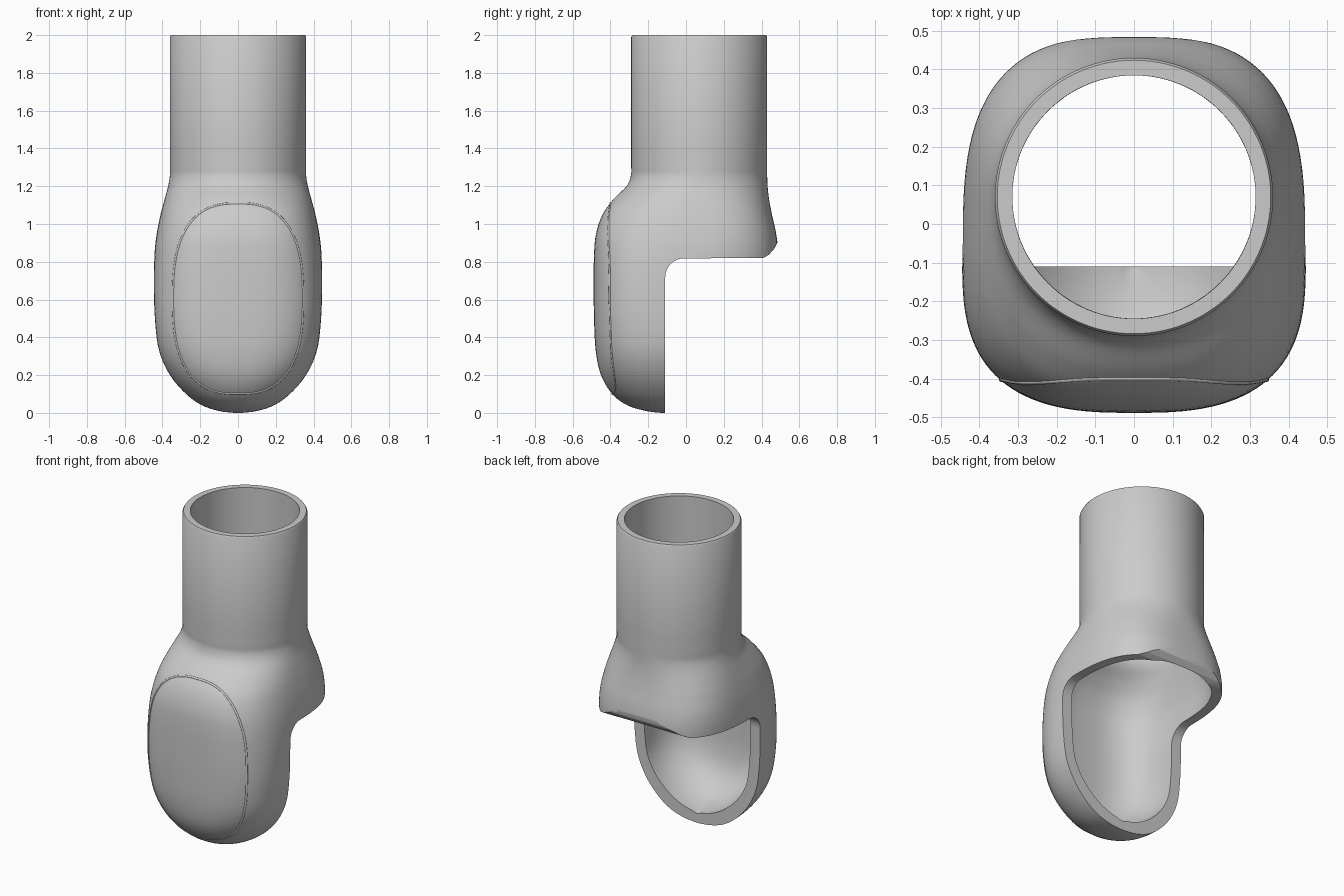
import bpy, bmesh, math
from mathutils import Vector
from mathutils.bvhtree import BVHTree

if "Cube" in bpy.data.objects:
    bpy.data.objects.remove(bpy.data.objects["Cube"])

SEG = 112
# Body stations: height, half width, front y, back y, widest y, squareness
KEYS = [
    (0.000, 0.02, -0.13, -0.09, -0.11, 2.0),
    (0.010, 0.10, -0.21, 0.00, -0.11, 2.0),
    (0.040, 0.19, -0.31, 0.08, -0.11, 2.1),
    (0.100, 0.275, -0.390, 0.20, -0.11, 2.2),
    (0.200, 0.360, -0.450, 0.30, -0.11, 2.4),
    (0.330, 0.418, -0.478, 0.39, -0.11, 2.6),
    (0.500, 0.440, -0.487, 0.45, -0.11, 2.75),
    (0.680, 0.445, -0.489, 0.48, -0.09, 2.8),
    (0.840, 0.442, -0.487, 0.488, -0.03, 2.85),
    (0.950, 0.430, -0.476, 0.477, 0.01, 2.8),
    (1.050, 0.410, -0.442, 0.455, 0.03, 2.65),
    (1.130, 0.389, -0.385, 0.440, 0.05, 2.4),
    (1.200, 0.370, -0.315, 0.432, 0.065, 2.15),
    (1.255, 0.361, -0.292, 0.430, 0.07, 2.0),
    (1.310, 0.360, -0.290, 0.430, 0.07, 2.0),
    (1.400, 0.360, -0.290, 0.430, 0.07, 2.0),
]


def spline(keys, steps):
    """Catmull-Rom interpolation of the station table."""
    rows = []
    for i in range(len(keys) - 1):
        a, b = keys[max(i - 1, 0)], keys[i]
        c, d = keys[i + 1], keys[min(i + 2, len(keys) - 1)]
        for s in range(steps):
            t = s / steps
            rows.append(tuple(
                0.5 * (2*q + (r - p)*t + (2*p - 5*q + 4*r - u)*t*t + (3*q - p - 3*r + u)*t**3)
                for p, q, r, u in zip(a, b, c, d)))
    return rows + [keys[-1]]


def ring(bm, row):
    z, w, yf, yb, yc, n = row
    out = []
    for i in range(SEG):
        a = 2 * math.pi * i / SEG
        c, s = math.cos(a), math.sin(a)
        x = math.copysign(abs(c) ** (2 / n), c) * w
        v = math.copysign(abs(s) ** (2 / n), s)
        out.append(bm.verts.new((x, yc + v * ((yb - yc) if v > 0 else (yc - yf)), z)))
    return out


def inset(row):
    """Matching station of the inner wall."""
    z, w, yf, yb, yc, n = row
    k = min(max((0.95 - z) / 0.25, 0), 1)
    side, depth = 0.045 + 0.025 * k, 0.045 + 0.008 * k
    side, depth = min(side, w * 0.7), min(depth, (yc - yf) * 0.7)
    if z < 0.4:
        z = 0.06 + z * 0.34 / 0.4
    return (z, w - side, yf + depth, yb - min(depth, (yb - yc) * 0.7), yc, n)


def make_object(name, bm):
    bmesh.ops.recalc_face_normals(bm, faces=bm.faces)
    mesh = bpy.data.meshes.new(name)
    bm.to_mesh(mesh)
    ob = bpy.data.objects.new(name, mesh)
    bpy.context.collection.objects.link(ob)
    return ob


# Hollow body and neck, lofted up the outside and down the inside
base = spline(KEYS, 5)
outer = base + [(1.99, 0.36, -0.29, 0.43, 0.07, 2), (2.0, 0.354, -0.284, 0.424, 0.07, 2)]
inner = [inset(r) for r in base] + [(2.0, 0.315, -0.245, 0.385, 0.07, 2)]
bm = bmesh.new()
loops = [ring(bm, r) for r in outer + inner[::-1]]
for p, q in zip(loops, loops[1:]):
    for i in range(SEG):
        j = (i + 1) % SEG
        bm.faces.new((p[i], p[j], q[j], q[i]))
bm.faces.new(loops[0])
bm.faces.new(loops[-1])
body = make_object("hollow_body", bm)
tree = BVHTree.FromBMesh(bm)
bm.free()

# Cutter for the open back, with a rounded inner corner and turned-up rear lip
profile = [(-0.11, -0.1)]
for i in range(9):
    a = math.pi - i * math.pi / 16
    profile.append((-0.01 + 0.1 * math.cos(a), 0.718 + 0.1 * math.sin(a)))
profile += [(0.41, 0.82), (0.44, 0.838), (0.468, 0.87), (0.488, 0.91), (0.6, 0.92), (0.6, -0.1)]
bm = bmesh.new()
ends = [[bm.verts.new((x, y, z)) for y, z in profile] for x in (-0.7, 0.7)]
for i in range(len(profile)):
    j = (i + 1) % len(profile)
    bm.faces.new((ends[0][i], ends[0][j], ends[1][j], ends[1][i]))
bm.faces.new(ends[0])
bm.faces.new(ends[1])
cutter = make_object("opening_cutter", bm)
cutter.hide_render = True
bm.free()

bpy.context.view_layer.objects.active = body
body.select_set(True)
mod = body.modifiers.new("opening", 'BOOLEAN')
mod.operation = 'DIFFERENCE'
mod.solver = 'EXACT'
mod.object = cutter
bpy.ops.object.modifier_apply(modifier=mod.name)
bpy.data.objects.remove(cutter, do_unlink=True)
bpy.ops.object.select_all(action='DESELECT')
body.select_set(True)
bpy.ops.object.shade_smooth_by_angle(angle=math.radians(35))

# Fine raised seam around the front panel, projected on the body
curve = bpy.data.curves.new("front_panel_seam", 'CURVE')
curve.dimensions = '3D'
curve.bevel_depth = 0.007
curve.bevel_resolution = 2
points = []
for i in range(120):
    a = 2 * math.pi * i / 120
    c, s = math.cos(a), math.sin(a)
    x = 0.345 * math.copysign(abs(c) ** (2 / 2.6), c)
    z = 0.605 + 0.505 * math.copysign(abs(s) ** (2 / 2.6), s)
    hit = tree.ray_cast(Vector((x, -2, z)), Vector((0, 1, 0)))
    if hit[0]:
        points.append(hit[0] - hit[1] * 0.003 if hit[1].y < 0 else hit[0])
line = curve.splines.new('POLY')
line.points.add(len(points) - 1)
for pt, co in zip(line.points, points):
    pt.co = (*co, 1)
line.use_cyclic_u = True
seam = bpy.data.objects.new("front_panel_seam", curve)
bpy.context.collection.objects.link(seam)
